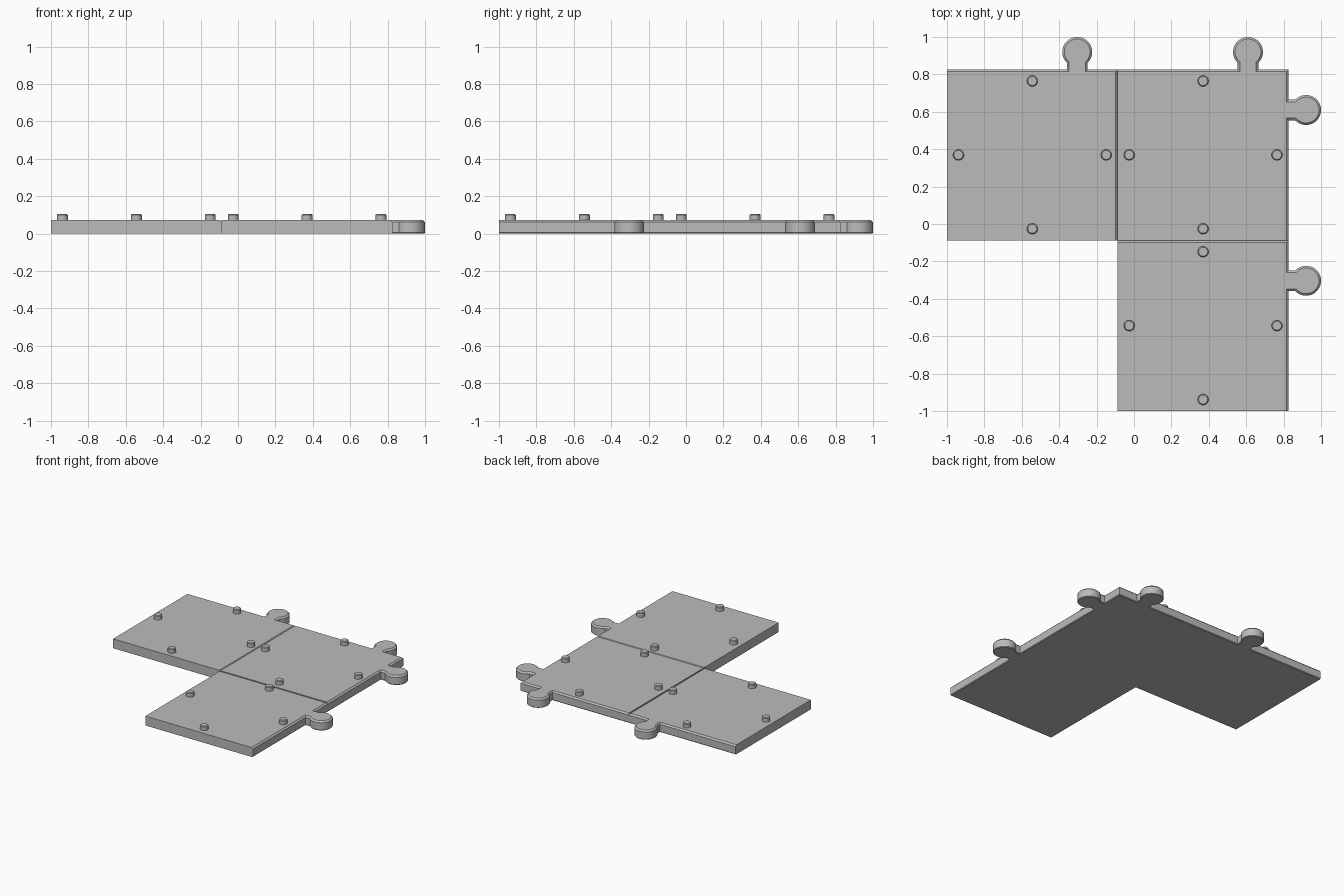
import bpy, bmesh, math
from mathutils import Vector

cube = bpy.data.objects.get("Cube")
if cube:
    bpy.data.objects.remove(cube, do_unlink=True)

SIDE = 0.913      # tile edge length
HEIGHT = 0.072
TAB_R = 0.08      # knob radius
NECK = 0.055      # half width of the neck
TAB_OFF = 0.24    # knob position along the edge, from its middle
KNOB_OUT = 1 - TAB_R - (2 * SIDE - 1)   # knob centre beyond the edge

grey = bpy.data.materials.new("plain grey")
grey.use_nodes = True
colour = (0.5, 0.5, 0.5, 1)
grey.diffuse_color = colour
grey.node_tree.nodes["Principled BSDF"].inputs["Base Color"].default_value = colour


def finish(name, bm, location):
    bmesh.ops.recalc_face_normals(bm, faces=bm.faces[:])
    mesh = bpy.data.meshes.new(name)
    bm.to_mesh(mesh)
    bm.free()
    mesh.materials.append(grey)
    obj = bpy.data.objects.new(name, mesh)
    obj.location = location
    bpy.context.collection.objects.link(obj)
    bpy.ops.object.select_all(action='DESELECT')
    obj.select_set(True)
    bpy.context.view_layer.objects.active = obj
    bpy.ops.object.shade_smooth_by_angle(angle=math.radians(30))


def knob(segments=28):
    """Neck and round knob as (along, outward) points, running in +along."""
    start = math.asin(NECK / TAB_R)
    sweep = 2 * math.pi - 2 * start
    arc = [start + sweep * i / segments for i in range(segments + 1)]
    points = [(-TAB_R * math.sin(a), KNOB_OUT - TAB_R * math.cos(a)) for a in arc]
    return [(-NECK, 0)] + points + [(NECK, 0)]


def tile(name, cx, cy, right_tab, back_tab):
    h = SIDE / 2
    outline = [(-h, -h), (h, -h)]
    if right_tab:
        outline += [(h + v, TAB_OFF + u) for u, v in knob()]
    outline.append((h, h))
    if back_tab:
        outline += [(TAB_OFF + u, h + v) for u, v in reversed(knob())]
    outline.append((-h, h))

    bm = bmesh.new()
    base = bm.faces.new([bm.verts.new((x, y, 0)) for x, y in outline])
    top = bmesh.ops.extrude_face_region(bm, geom=[base], use_keep_orig=True)["geom"]
    bmesh.ops.translate(bm, vec=(0, 0, HEIGHT),
                        verts=[g for g in top if isinstance(g, bmesh.types.BMVert)])

    # Chamfer the rims of the back and right sides
    def rim(z, right, back):
        edges = []
        for e in bm.edges:
            a, b = (v.co for v in e.verts)
            mid = (a + b) / 2
            flat = abs(a.z - z) < 1e-4 and abs(b.z - z) < 1e-4
            on_right = mid.x > h - 1e-4
            on_back = mid.y > h - 1e-4
            if flat and ((right and on_right) or (back and on_back)):
                edges.append(e)
        return edges

    bmesh.ops.bevel(bm, geom=rim(HEIGHT, True, True), offset=0.011,
                    segments=1, affect='EDGES')
    bmesh.ops.bevel(bm, geom=rim(0, right_tab, back_tab), offset=0.005,
                    segments=1, affect='EDGES')
    finish(name, bm, (cx, cy, 0))

    # Four studs near the middles of the sides
    for side, dx, dy in (("left", 1, 0), ("right", -1, 0), ("back", 0, 1), ("front", 0, -1)):
        bm = bmesh.new()
        bmesh.ops.create_cone(bm, cap_ends=True, segments=24, radius1=0.029,
                              radius2=0.029, depth=0.034)
        crown = [e for e in bm.edges if all(v.co.z > 0 for v in e.verts)]
        bmesh.ops.bevel(bm, geom=crown, offset=0.005, segments=1, affect='EDGES')
        finish(f"{name}_{side}_stud", bm,
               Vector((cx + 0.395 * dx, cy + 0.395 * dy, HEIGHT + 0.016)))


# Three tiles in an L
low, high = SIDE / 2 - 1, SIDE * 1.5 - 1
tile("right_tile", low, high, False, True)
tile("corner_tile", high, high, True, True)
tile("front_tile", high, low, True, False)
